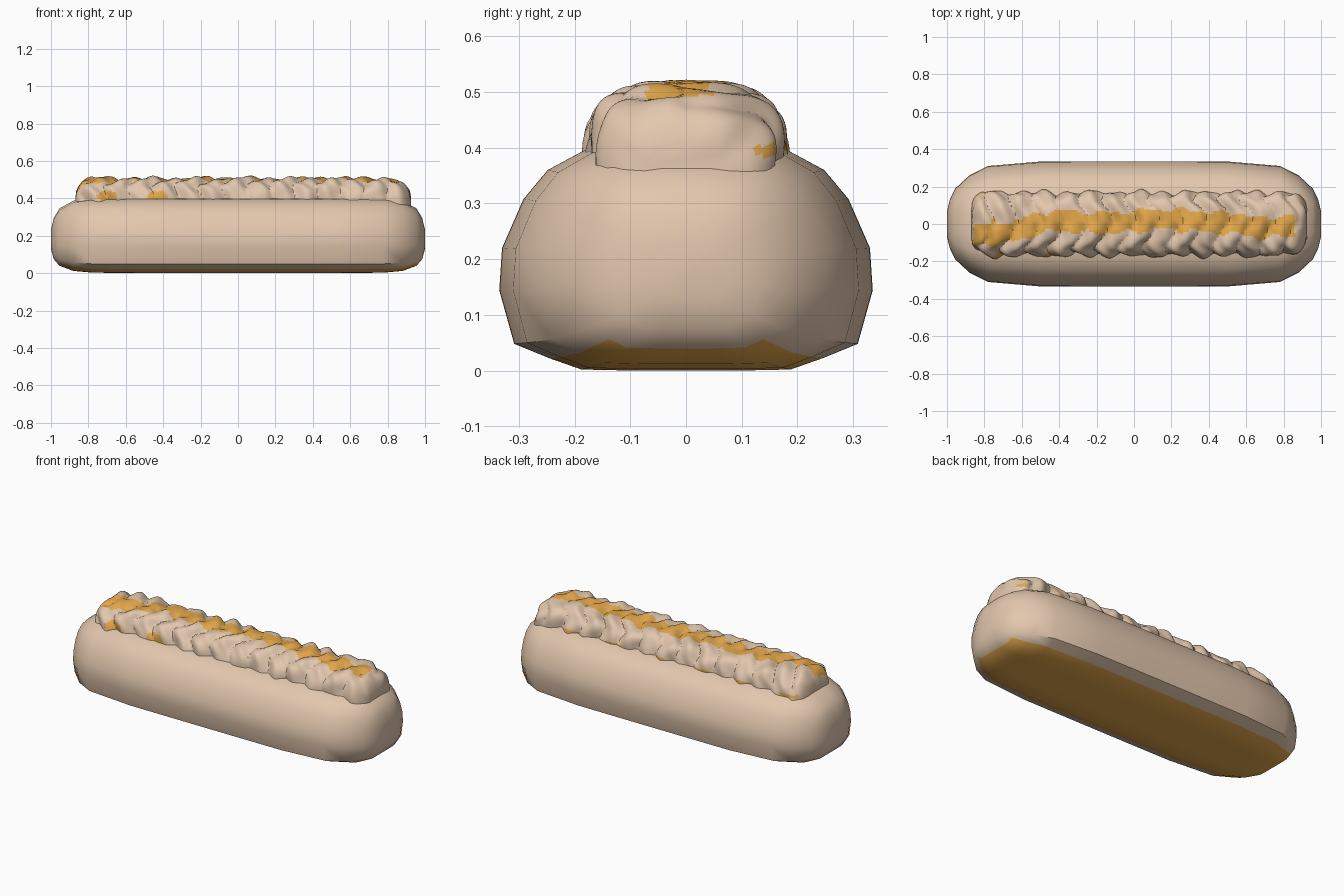
import bpy, bmesh, math, random

if "Cube" in bpy.data.objects:
    bpy.data.objects.remove(bpy.data.objects["Cube"])

random.seed(4)

def material(name, rgb):
    m = bpy.data.materials.new(name)
    m.diffuse_color = (*rgb, 1)
    m.use_nodes = True
    m.node_tree.nodes["Principled BSDF"].inputs["Base Color"].default_value = m.diffuse_color
    return m

dough = material("pale_dough", (0.76, 0.57, 0.42))
mustard = material("mustard_orange", (0.78, 0.39, 0.07))

def loft(name, rings, closed, colour_rule, angle):
    """Skin a list of cross-sections, cap the ends, colour faces by a rule."""
    bm = bmesh.new()
    vs = [[bm.verts.new(p) for p in r] for r in rings]
    n = len(rings[0])
    for a, b in zip(vs, vs[1:]):
        for j in range(n if closed else n - 1):
            k = (j + 1) % n
            bm.faces.new((a[j], a[k], b[k], b[j]))
    bm.faces.new(vs[0][::-1])
    bm.faces.new(vs[-1])
    bmesh.ops.recalc_face_normals(bm, faces=bm.faces)
    bm.normal_update()
    for f in bm.faces:
        f.material_index = int(colour_rule(f.calc_center_median(), f.normal))
    me = bpy.data.meshes.new(name)
    bm.to_mesh(me)
    bm.free()
    me.materials.append(dough)
    me.materials.append(mustard)
    ob = bpy.data.objects.new(name, me)
    bpy.context.collection.objects.link(ob)
    bpy.ops.object.select_all(action='DESELECT')
    ob.select_set(True)
    bpy.context.view_layer.objects.active = ob
    bpy.ops.object.shade_smooth_by_angle(angle=math.radians(angle))
    return ob

# Bun: half section (y / half width, height fraction), mirrored
half = [(0.28, 0), (0.56, 0.005), (0.73, 0.055), (0.92, 0.12), (1, 0.36), (0.985, 0.55),
        (0.87, 0.77), (0.74, 0.90), (0.54, 0.99), (0.2, 1.02)]
section = half + [(-y, z) for y, z in reversed(half)]
# stations: x, half width, bottom, top
ends = [(1.0, 0.07, 0.13, 0.23), (0.985, 0.13, 0.075, 0.29), (0.955, 0.19, 0.04, 0.34),
        (0.88, 0.26, 0.012, 0.38), (0.78, 0.31, 0.003, 0.395), (0.5, 0.334, 0, 0.40),
        (0.2, 0.335, 0, 0.40)]
stations = [(-x, w, b, t) for x, w, b, t in ends] + ends[::-1]
rings = [[(x, w * y, b + (t - b) * z) for y, z in section] for x, w, b, t in stations]
loft("bun", rings, True, lambda c, n: n.z < -0.7 and c.z < 0.04
     and abs(c.y) < 0.225, 45)

# Rippled topping with a wavering mustard stripe along its crest
X0, X1, ROWS, COLS = -0.87, 0.925, 200, 48

def ripple(x, phase):
    return abs(math.sin(math.pi * (x / 0.125 + phase)))

rings = []
for i in range(ROWS + 1):
    x = X0 + (X1 - X0) * i / ROWS
    d = min((x - X0) / 0.09, (X1 - x) / 0.14)
    taper = math.sqrt(max(0, 1 - (1 - min(1, d)) ** 2))
    ring = []
    for j in range(COLS + 1):
        a = math.pi * j / COLS
        c, s = math.cos(a), math.sin(a)
        r = ripple(x + 0.03 * math.sin(3 * a), 0.2 if c > 0 else 0.45)
        lump = 0.006 * math.sin(23 * x + 4 * a) + 0.004 * math.sin(61 * x - 5 * a)
        w = (0.158 + 0.020 * r + lump) * (0.45 + 0.55 * taper)
        h = (0.158 + 0.020 * r + lump) * (0.40 + 0.60 * taper)
        y = w * math.copysign(abs(c) ** 0.72, c)
        z = 0.335 + h * s ** 0.55 if s > 1e-6 else 0.335
        ring.append((x + 0.010 * math.sin(5 * a + 2 * x) * taper, y, z))
    rings.append(ring)

def stripe(c, n):
    x = c.x
    mid = 0.014 + 0.010 * math.sin(9 * x) - 0.065 * min(1, max(0, -0.42 - x) / 0.25) \
        - 0.035 * min(1, max(0, x - 0.55) / 0.12)
    wide = 0.054 + 0.010 * math.sin(31 * x) + 0.007 * math.sin(57 * x)
    crest = -0.86 < x < 0.86 and abs(c.y - mid) < wide and c.z > 0.44
    # two drips on the front side, thin traces along the back seam
    drip = c.y < -0.11 and c.z < 0.44 and any(
        math.hypot((x - px) / 0.055, (c.z - 0.41) / 0.03) < 1 for px in (-0.70, -0.43))
    trace = c.y > 0.12 and 0.385 < c.z < 0.405 and math.sin(22 * x) > 0.3
    return crest or drip or trace

loft("topping", rings, False, stripe, 32)
